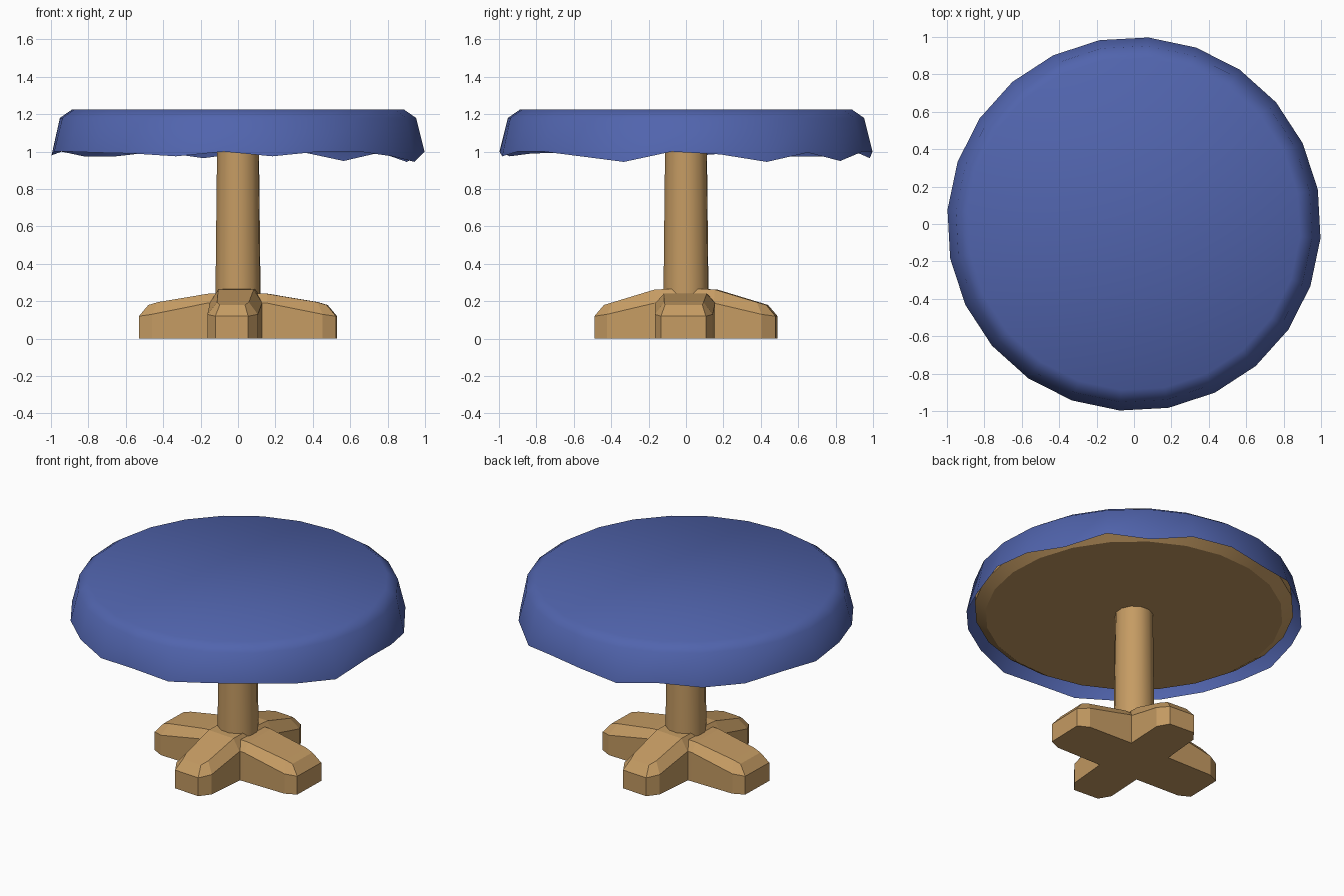
import bpy, bmesh, math

if "Cube" in bpy.data.objects:
    bpy.data.objects.remove(bpy.data.objects["Cube"])

SIDES = 24
OFFSET = math.radians(10.6)


def material(name, rgb):
    m = bpy.data.materials.new(name)
    m.diffuse_color = (*rgb, 1)
    m.use_nodes = True
    m.node_tree.nodes["Principled BSDF"].inputs["Base Color"].default_value = m.diffuse_color
    return m


wood = material("wood", (0.56, 0.33, 0.125))
blue = material("blue cloth", (0.082, 0.128, 0.42))


def finish(bm, name, mat, smooth_angle=None):
    bmesh.ops.recalc_face_normals(bm, faces=bm.faces)
    me = bpy.data.meshes.new(name)
    bm.to_mesh(me)
    bm.free()
    me.materials.append(mat)
    ob = bpy.data.objects.new(name, me)
    bpy.context.collection.objects.link(ob)
    if smooth_angle:
        bpy.ops.object.select_all(action='DESELECT')
        ob.select_set(True)
        bpy.context.view_layer.objects.active = ob
        bpy.ops.object.shade_smooth_by_angle(angle=math.radians(smooth_angle))
    return ob


def lathe(profile, sides, offset, cap_bottom=True, hem=None):
    """Rings from bottom to top; hem optionally gives bottom-ring heights."""
    bm = bmesh.new()
    rings = []
    for k, (r, z) in enumerate(profile):
        ring = []
        for i in range(sides):
            a = offset + 2 * math.pi * i / sides
            h = hem[i] if hem and k == 0 else z
            ring.append(bm.verts.new((r * math.cos(a), r * math.sin(a), h)))
        rings.append(ring)
    for lo, hi in zip(rings, rings[1:]):
        for i in range(sides):
            j = (i + 1) % sides
            bm.faces.new((lo[i], lo[j], hi[j], hi[i]))
    bm.faces.new(rings[-1])
    if cap_bottom:
        bm.faces.new(rings[0][::-1])
    return bm


# Tablecloth: open underneath, with an uneven hem
hem = [.985, .945, .995, .95, 1.0, 1.0, .965, 1.0, .975, .975, 1.0, .98,
       1.0, 1.0, .995, .99, .975, 1.0, .975, 1.0, 1.0, .975, .945, 1.0]
cloth = lathe([(1.0, 1.0), (0.955, 1.18), (0.89, 1.225)], SIDES, OFFSET, False, hem)
finish(cloth, "tablecloth", blue, 60)

# Wooden tabletop under the cloth
top = lathe([(0.885, 1.0), (0.95, 1.045), (0.935, 1.17), (0.88, 1.2)], SIDES, OFFSET)
finish(top, "tabletop", wood, 30)

# Pole
pole = lathe([(0.122, 0.02), (0.122, 0.3), (0.114, 1.02)], 12, OFFSET)
finish(pole, "pole", wood, 40)


# Feet: chamfered bars sloping down from the hub
def foot(name, angle, reach, half, end_half, hub_top):
    bm = bmesh.new()
    # each station: lower r, lower half width, shoulder z, upper r, upper half width, top z
    stations = [
        (0, half, 0.19, 0, half - 0.045, hub_top),
        (0.16, half, 0.19, 0.16, half - 0.045, hub_top - 0.005),
        (reach - 0.07, half - 0.005, 0.13, reach - 0.10, half - 0.055, 0.195),
        (reach, end_half, 0.12, reach - 0.05, end_half - 0.02, 0.18)]
    loops = []
    for r, w, zs, ru, wu, zt in stations:
        pts = [(r, -w, 0), (r, -w, zs), (ru, -wu, zt),
               (ru, wu, zt), (r, w, zs), (r, w, 0)]
        c, s = math.cos(angle), math.sin(angle)
        loops.append([bm.verts.new((x * c - y * s, x * s + y * c, z)) for x, y, z in pts])
    for a, b in zip(loops, loops[1:]):
        for i in range(6):
            j = (i + 1) % 6
            bm.faces.new((a[i], a[j], b[j], b[i]))
    end = loops[-1]
    bm.faces.new((end[0], end[1], end[4], end[5]))
    bm.faces.new((end[1], end[2], end[3], end[4]))
    bm.faces.new(loops[0][::-1])
    return finish(bm, name, wood)


for i, name in enumerate(["right_foot", "back_foot", "left_foot", "front_foot"]):
    along_x = i % 2 == 0
    foot(name, math.radians(90 * i - (1.5 if along_x else 4)),
         0.527 if along_x else 0.485,
         0.16 if along_x else 0.14,
         0.12 if along_x else 0.088,
         0.245 if along_x else 0.268)
